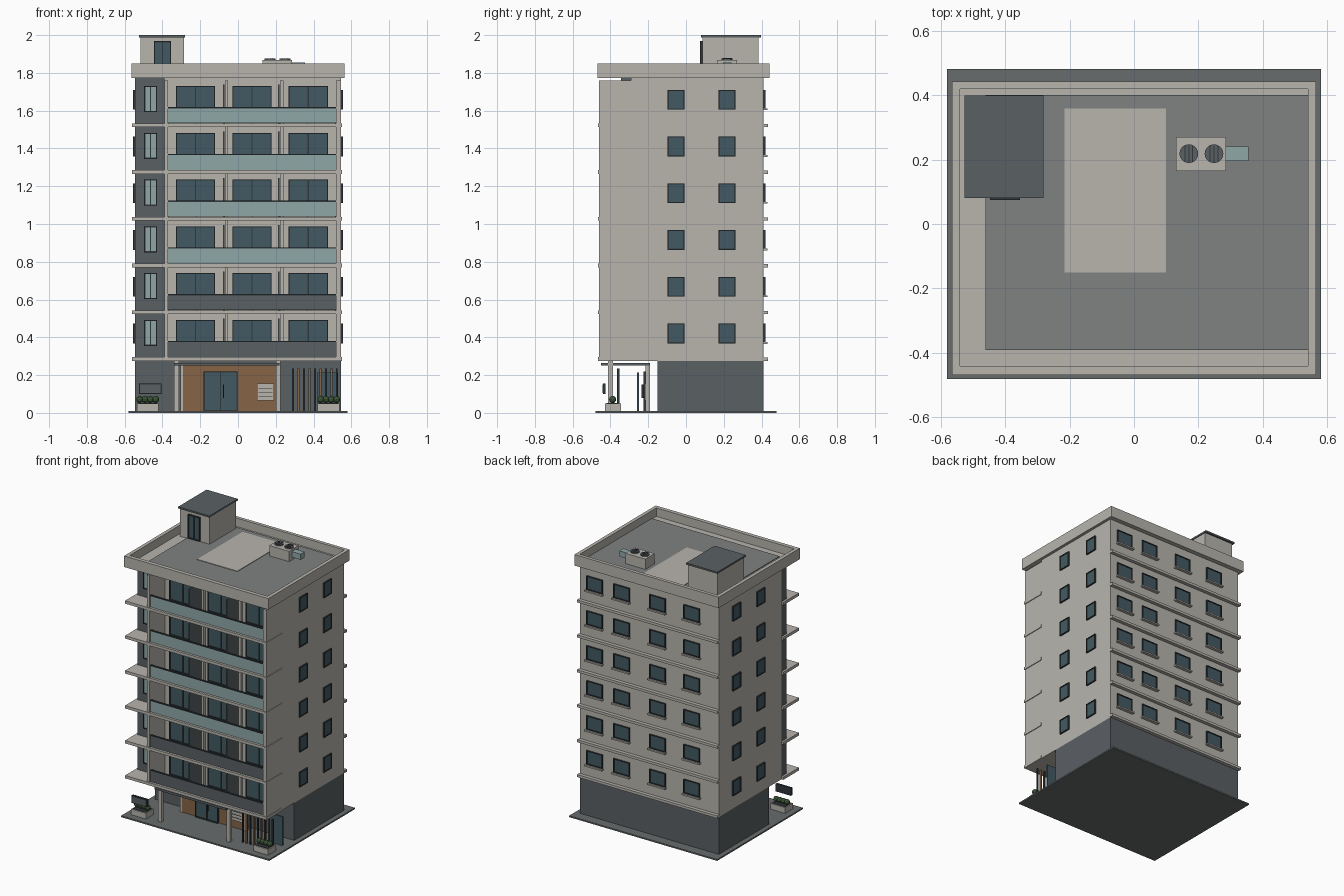
import bpy, bmesh, math
from mathutils import Matrix, Vector

if "Cube" in bpy.data.objects:
    bpy.data.objects.remove(bpy.data.objects["Cube"])


def mat(name, r, g, b):
    m = bpy.data.materials.new(name)
    m.diffuse_color = [((c / 255 + 0.055) / 1.055) ** 2.4 for c in (r, g, b)] + [1]
    m.use_nodes = True
    m.node_tree.nodes["Principled BSDF"].inputs["Base Color"].default_value = m.diffuse_color
    return m


LIGHT = mat("concrete", 184, 181, 174)
DARK = mat("dark_cladding", 90, 96, 100)
FRAME = mat("frame", 48, 54, 58)
GLASS = mat("window_glass", 66, 90, 98)
PALE = mat("pale_glass", 143, 167, 167)
WOOD = mat("wood", 134, 100, 70)
DECK = mat("roof_deck", 126, 130, 128)
GREEN = mat("foliage", 62, 88, 56)
GROUND = mat("paving", 104, 108, 108)


def finish(name, bm, m):
    me = bpy.data.meshes.new(name)
    bm.to_mesh(me)
    bm.free()
    ob = bpy.data.objects.new(name, me)
    me.materials.append(m)
    bpy.context.collection.objects.link(ob)
    return ob


def boxes(name, m, *items):
    """One object made of boxes given as (x0, x1, y0, y1, z0, z1)."""
    bm = bmesh.new()
    for x0, x1, y0, y1, z0, z1 in items:
        M = Matrix.Translation(((x0 + x1) / 2, (y0 + y1) / 2, (z0 + z1) / 2))
        S = Matrix.Diagonal((x1 - x0, y1 - y0, z1 - z0, 1))
        bmesh.ops.create_cube(bm, size=1, matrix=M @ S)
    return finish(name, bm, m)


def window(name, origin, angle, w, z0, z1, glass=GLASS, split=False, sill=0, proud=0.01):
    """Framed window on a wall; angle 0 faces the front."""
    h, t = w / 2, 0.006
    bars = [(-h, -h + t, -proud, 0, z0, z1), (h - t, h, -proud, 0, z0, z1),
            (-h + t, h - t, -proud, 0, z0, z0 + t), (-h + t, h - t, -proud, 0, z1 - t, z1)]
    if split:
        bars.append((-t / 2, t / 2, -proud, 0, z0 + t, z1 - t))
    parts = [boxes(name + "_frame", FRAME, *bars),
             boxes(name + "_glass", glass, (-h + t, h - t, -proud / 2, 0, z0 + t, z1 - t))]
    if sill:
        parts.append(boxes(name + "_sill", LIGHT, (-h - .006, h + .006, -sill, 0, z0 - .01, z0)))
    for p in parts:
        p.matrix_world = Matrix.Translation(Vector((*origin, 0))) @ Matrix.Rotation(angle, 4, 'Z')


# Site and ground floor
boxes("base_slab", GROUND, (-.58, .58, -.48, .48, 0, .01))
boxes("ground_floor_block", DARK, (-.545, .545, -.15, .41, .01, .275))
boxes("entrance_wood_wall", WOOD, (-.29, .2, -.21, -.195, .01, .25))
boxes("entrance_side_posts", LIGHT, (-.305, -.29, -.215, -.19, .01, .25), (.2, .215, -.215, -.19, .01, .25))
boxes("entrance_canopy", DARK, (-.34, .22, -.45, -.19, .25, .265))
boxes("entrance_columns", LIGHT, (-.34, -.312, -.412, -.386, .01, .275), (.2, .224, -.412, -.386, .01, .275))
window("entrance_door", (-.092, -.21), 0, .18, .01, .22, split=True, proud=.014)
boxes("door_handles", FRAME, (-.08, -.075, -.235, -.224, .08, .15))
boxes("mailbox_panel", LIGHT, (.1, .19, -.22, -.21, .065, .155))
boxes("mailbox_slots", FRAME, *[(.108, .182, -.222, -.22, z, z + .003) for z in (.085, .107, .129)])
boxes("side_glass_screen", GLASS, (.42, .53, -.26, -.25, .01, .215))
slats = [(.287 + i * .029, .296 + i * .029, -.365, -.353, .01, .235) for i in range(9)]
boxes("screen_slats_dark", FRAME, *slats[::2])
boxes("screen_slats_wood", WOOD, *slats[1::2])

# Sign board on posts (blank)
boxes("sign_board", FRAME, (-.525, -.405, -.44, -.426, .1, .155))
boxes("sign_face", DARK, (-.519, -.411, -.442, -.44, .106, .149))

# Planters with shrubs
for side, x in (("left", -.478), ("right", .48)):
    boxes(side + "_planter", LIGHT, (x - .058, x + .058, -.43, -.345, .01, .05))
    boxes(side + "_planter_soil", FRAME, (x - .05, x + .05, -.422, -.353, .05, .053))
    bm = bmesh.new()
    for i in range(4):
        bmesh.ops.create_icosphere(bm, subdivisions=2, radius=.019,
                                   matrix=Matrix.Translation((x - .042 + i * .028, -.388, .071)))
    finish(side + "_shrubs", bm, GREEN)

# Upper body, continuous dark bay
boxes("upper_body", LIGHT, (-.545, .545, -.29, .41, .275, 1.785))
boxes("dark_corner_bay", DARK, (-.545, -.39, -.345, -.29, .275, 1.785))

# Repeating storeys
P = .2475
for f in range(6):
    b = .275 + f * P
    n = f"floor_{f + 1}_"
    top = b + P
    boxes(n + "slab", LIGHT, (-.56, .55, -.465, -.29, b, b + .02))
    boxes(n + "rear_band", LIGHT, (-.55, .55, .41, .435, b, b + .018))
    boxes(n + "balcony_end_walls", LIGHT, (.52, .545, -.46, -.29, b + .02, top),
          (-.39, -.37, -.46, -.29, b + .02, top))
    # Balcony partitions, rail panels, posts
    boxes(n + "partitions", DARK, *[(x - .004, x + .004, -.44, -.29, b + .02, b + .225) for x in (-.075, .217)])
    boxes(n + "balcony_pillar", LIGHT, (.222, .24, -.31, -.29, b + .02, top),
          (-.07, -.052, -.31, -.29, b + .02, top))
    boxes(n + "rail_panel", DARK if f < 2 else PALE, (-.37, .52, -.452, -.444, b + .022, b + .1))
    boxes(n + "rail_cap", FRAME, (-.37, .52, -.455, -.441, b + .1, b + .106))
    boxes(n + "rail_posts", FRAME,
          *[(-.368 + i * .147, -.364 + i * .147, -.444, -.438, b + .02, b + .1) for i in range(7)])
    for i, x in enumerate((-.225, .074, .372)):
        window(f"{n}balcony_door_{i}", (x, -.29), 0, .208, b + .025, b + .218, split=True)
    window(n + "bay_window", (-.4625, -.345), 0, .068, b + .08, b + .218, PALE, True)
    # Side and rear windows
    for i, y in enumerate((-.053, .217)):
        window(f"{n}right_window_{i}", (.545, y), math.pi / 2, .088, b + .093, b + .198)
        window(f"{n}left_window_{i}", (-.545, y), -math.pi / 2, .088, b + .093, b + .198)
    for i, x in enumerate((.427, .215, -.067, -.335)):
        window(f"{n}rear_window_{i}", (x, .41), math.pi, .125, b + .1, b + .198, sill=.022)

# Roof and parapet
boxes("roof_slab", LIGHT, (-.55, .55, -.455, .43, 1.772, 1.79))
boxes("parapet", LIGHT, (-.565, .565, -.468, -.44, 1.772, 1.85), (-.565, .565, .418, .442, 1.772, 1.85),
      (-.565, -.54, -.44, .418, 1.772, 1.85), (.54, .565, -.44, .418, 1.772, 1.85))
boxes("roof_deck", DECK, (-.46, .54, -.39, .4, 1.79, 1.795))
boxes("roof_pad", LIGHT, (-.215, .1, -.15, .358, 1.795, 1.799))

# Stair house
boxes("stair_house", LIGHT, (-.515, -.285, .088, .385, 1.79, 1.99))
boxes("stair_house_roof", DARK, (-.525, -.28, .08, .398, 1.988, 2.0))
window("stair_house_door", (-.4, .088), 0, .092, 1.8, 1.968, split=True, proud=.014)

# Rooftop cooling unit
boxes("cooling_unit", LIGHT, (.13, .285, .165, .27, 1.795, 1.868))
boxes("cooling_duct", PALE, (.285, .355, .195, .24, 1.815, 1.855))
for i, x in enumerate((.17, .248)):
    bm = bmesh.new()
    bmesh.ops.create_cone(bm, cap_ends=True, segments=20, radius1=.029, radius2=.029, depth=.008,
                          matrix=Matrix.Translation((x, .218, 1.872)))
    finish(f"fan_{i}", bm, DARK)
    boxes(f"fan_grille_{i}", FRAME,
          *[(x + d - .0015, x + d + .0015, .192, .244, 1.876, 1.878) for d in (-.012, 0, .012)])
